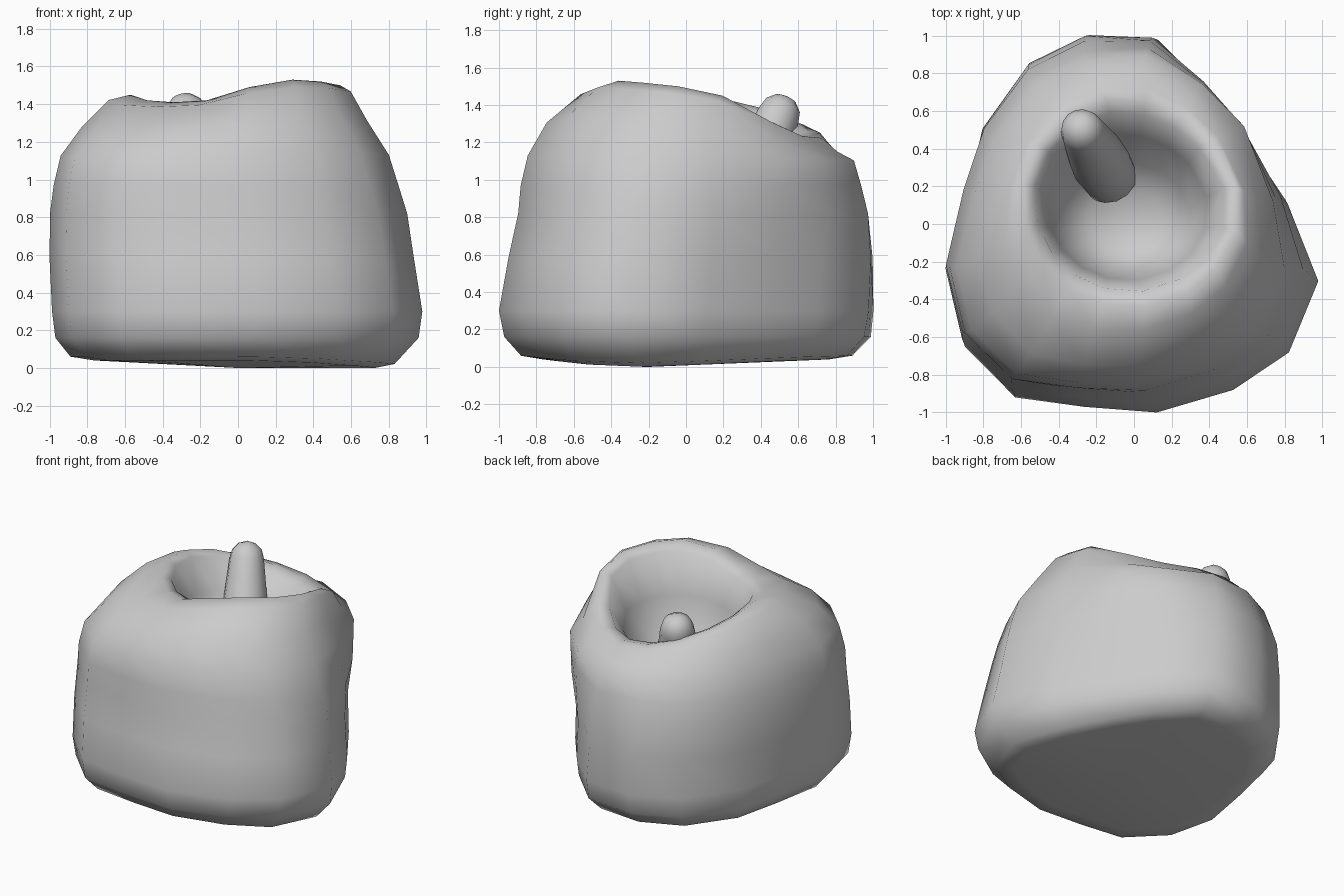
import bpy, bmesh, math
from mathutils import Vector

if "Cube" in bpy.data.objects:
    bpy.data.objects.remove(bpy.data.objects["Cube"])

# Plan outline of the stone, clockwise from the back
OUTLINE = [(-.24, 1), (.13, 1), (.42, .75), (.62, .5), (.84, .12), (.99, -.3),
           (.83, -.68), (.53, -.88), (.12, -1), (-.27, -.97), (-.64, -.92),
           (-.91, -.65), (-1, -.27), (-.9, .15), (-.79, .5), (-.55, .84)]
# Height of the uneven rim at each outline point
RIM = [1.26, 1.23, 1.24, 1.32, 1.45, 1.5, 1.52, 1.53, 1.49, 1.42, 1.41,
       1.42, 1.45, 1.43, 1.38, 1.31]
# Levels: height, rim influence, roundness, x and y limits,
# then bulges towards back right, back left and front left
LEVELS = [
    (.04, 0, 0, -.76, .74, -.76, .74, -.02, .05, 0),
    (.06, 0, 0, -.88, .84, -.88, .86, -.02, .06, .01),
    (.16, 0, 0, -.96, .97, -.97, .96, -.04, .06, .01),
    (.30, 0, 0, -.985, .99, -1, .99, -.045, .03, 0),
    (.58, 0, 0, -1, .945, -.95, 1, -.03, 0, 0),
    (.82, 0, .1, -.99, .91, -.895, .97, .01, 0, .02),
    (.97, 0, .1, -.965, .86, -.88, .91, .07, 0, .03),
    (1.09, .1, .2, -.92, .81, -.84, .86, .10, 0, .05),
    (1.03, .6, .4, -.81, .70, -.74, .79, .06, 0, .05),
    (1.17, .9, .7, -.68, .62, -.56, .73, 0, 0, .04),
    (1.4, 1, 1, -.59, .57, -.44, .68, -.06, 0, 0),
    (1.1, .9, 1, -.53, .50, -.36, .61, -.05, 0, 0),
    (1.04, .3, 1, -.46, .40, -.30, .48, -.02, 0, 0),
    (.88, 0, 1, -.37, .30, -.24, .32, 0, 0, 0),
    (.79, 0, 1, -.23, .16, -.14, .18, 0, 0, 0),
]


def loft(name, rings, start, end):
    bm = bmesh.new()
    rows = [[bm.verts.new(p) for p in ring] for ring in rings]
    n = len(rows[0])
    for a, b in zip(rows, rows[1:]):
        for i in range(n):
            j = (i + 1) % n
            bm.faces.new((a[i], a[j], b[j], b[i]))
    for row, tip in ((rows[0], start), (rows[-1], end)):
        c = bm.verts.new(tip)
        for i in range(n):
            bm.faces.new((row[i], row[(i + 1) % n], c))
    bmesh.ops.recalc_face_normals(bm, faces=bm.faces)
    for f in bm.faces:
        f.smooth = True
    me = bpy.data.meshes.new(name)
    bm.to_mesh(me)
    bm.free()
    ob = bpy.data.objects.new(name, me)
    bpy.context.collection.objects.link(ob)
    return ob


# Stone mortar: outer wall, uneven rim and hollow in one skin
rings = []
for k, (z, w, rnd, x0, x1, y0, y1, back_r, back_l, front_l) in enumerate(LEVELS):
    ring = []
    for (px, py), rim in zip(OUTLINE, RIM):
        r = math.hypot(px, py)
        cx, cy = px / r, py / r
        u = px + (cx - px) * rnd
        v = py + (cy - py) * rnd
        push = sum(amount * max(0, (cx * dx + cy * dy) * .707) ** 4
                   for amount, dx, dy in ((back_r, 1, 1), (back_l, -1, 1), (front_l, -1, -1)))
        tilt = -.04 * max(0, px) ** 2 if k < 2 else 0
        ring.append(((x0 + x1) / 2 + u * (x1 - x0) / 2 + cx * push,
                     (y0 + y1) / 2 + v * (y1 - y0) / 2 + cy * push,
                     z * (1 - w) + rim * w + tilt))
    rings.append(ring)
loft("mortar", rings, (0, -.2, 0), (-.04, .01, .765))

# Leaning pestle: tapered rod with a rounded tip
base, tip = Vector((-.13, .25, .77)), Vector((-.275, .495, 1.345))
axis = (tip - base).normalized()
length = (tip - base).length
turn = axis.to_track_quat('Z', 'Y')
profile = [(.10, -.08), (.15, 0), (.16, .2), (.143, .4), (.128, .53), (.115, length)]
profile += [(.115 * math.cos(a), length + .115 * math.sin(a))
            for a in (math.radians(d) for d in (30, 60))]
rings = [[base + turn @ Vector((r * math.cos(a), r * math.sin(a), h))
          for a in (2 * math.pi * i / 14 for i in range(14))] for r, h in profile]
loft("pestle", rings, base - axis * .1, tip + axis * .115)
